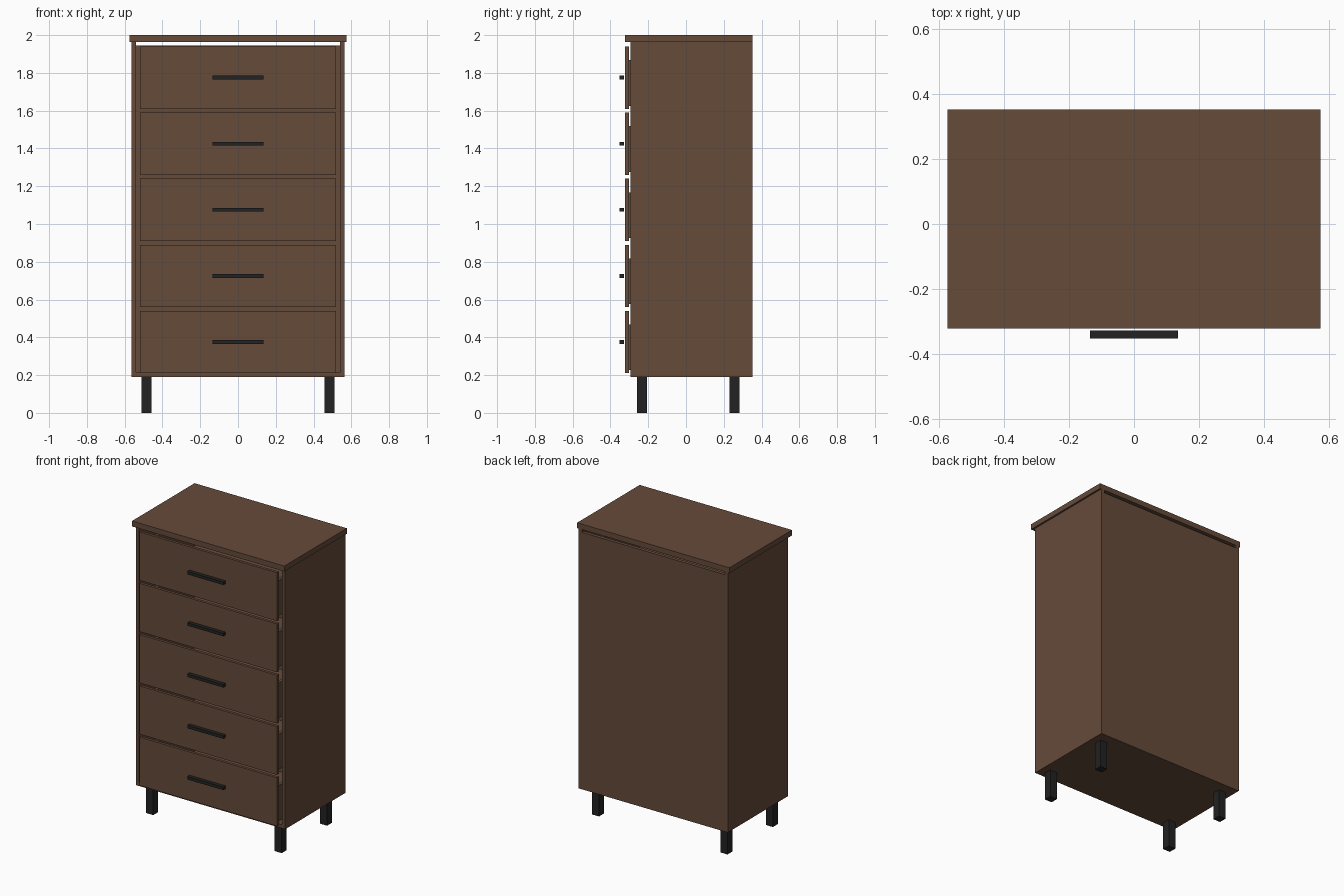
import bpy
import bmesh
from mathutils import Vector

cube = bpy.data.objects.get("Cube")
if cube:
    bpy.data.objects.remove(cube, do_unlink=True)


def make_material(name, rgb):
    mat = bpy.data.materials.new(name)
    mat.use_nodes = True
    colour = (*rgb, 1.0)
    mat.diffuse_color = colour
    mat.node_tree.nodes["Principled BSDF"].inputs["Base Color"].default_value = colour
    return mat


wood = make_material("walnut brown", (0.130, 0.069, 0.042))
metal = make_material("matte black", (0.016, 0.016, 0.016))


def add_boxes(name, mat, *boxes):
    """One object made of boxes, each given as x, y and z ranges."""
    bm = bmesh.new()
    for ranges in boxes:
        low = Vector([r[0] for r in ranges])
        high = Vector([r[1] for r in ranges])
        verts = bmesh.ops.create_cube(bm, size=1)["verts"]
        bmesh.ops.scale(bm, vec=high - low, verts=verts)
        bmesh.ops.translate(bm, vec=(low + high) / 2, verts=verts)
    mesh = bpy.data.meshes.new(name)
    bm.to_mesh(mesh)
    bm.free()
    mesh.materials.append(mat)
    obj = bpy.data.objects.new(name, mesh)
    bpy.context.collection.objects.link(obj)
    return obj


def span(centre, half):
    return (centre - half, centre + half)


BACK, CASE_FRONT, PANEL_FRONT, PANEL_BACK = 0.353, -0.295, -0.322, -0.303
FLOOR, TOP_UNDER = 0.19, 1.963
INNER, OUTER = 0.54, 0.563

# Case: top, sides, bottom and back, with a slot left under the top
add_boxes("top_board", wood, (span(0, 0.575), (PANEL_FRONT, BACK), (TOP_UNDER, 2.0)))
for side, sign in (("left", 1), ("right", -1)):
    x_range = sorted((sign * INNER, sign * OUTER))
    add_boxes(side + "_side", wood, (x_range, (CASE_FRONT, BACK), (FLOOR, TOP_UNDER)))
add_boxes("bottom_board", wood, (span(0, INNER), (CASE_FRONT, BACK), (FLOOR, 0.214)))
add_boxes("back_board", wood, (span(0, INNER), (0.33, BACK), (0.214, 1.944)))

# Drawers: front panel, open box behind it and bar handle
BOX, WALL, BOX_BACK = 0.505, 0.02, 0.30
for i in range(5):
    z = 0.21 + i * 0.35
    low, high = z + 0.016, z + 0.258
    name = "drawer_%d" % (i + 1)
    add_boxes(name + "_front", wood, (span(0, 0.52), (PANEL_FRONT, PANEL_BACK), (z, z + 0.33)))
    add_boxes(
        name + "_box", wood,
        ((-BOX, WALL - BOX), (PANEL_BACK, BOX_BACK), (low, high)),
        ((BOX - WALL, BOX), (PANEL_BACK, BOX_BACK), (low, high)),
        (span(0, BOX - WALL), (BOX_BACK - WALL, BOX_BACK), (low, high)),
        (span(0, BOX - WALL), (PANEL_BACK, BOX_BACK - WALL), (low, low + WALL)),
    )
    add_boxes(name + "_handle", metal, (span(0, 0.136), (-0.353, -0.328), span(z + 0.165, 0.01)))

# Legs
for end, y in (("front", -0.233), ("back", 0.257)):
    for side, x in (("left", 0.485), ("right", -0.485)):
        add_boxes("%s_%s_leg" % (end, side), metal, (span(x, 0.027), span(y, 0.027), (0, FLOOR)))
